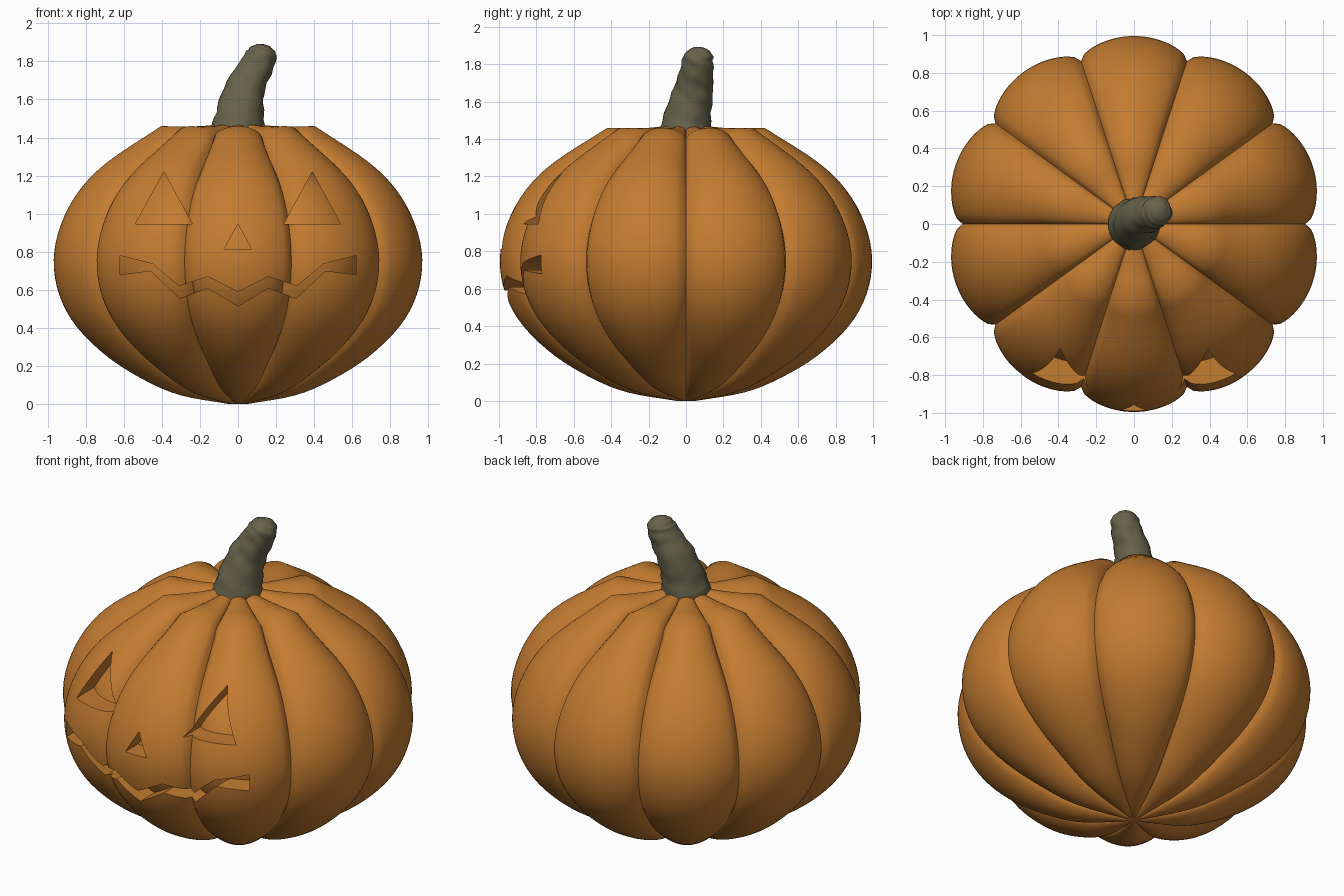
import bpy, bmesh, math
from mathutils import Vector, noise

if "Cube" in bpy.data.objects:
    bpy.data.objects.remove(bpy.data.objects["Cube"])


def material(name, rgb):
    m = bpy.data.materials.new(name)
    m.use_nodes = True
    m.diffuse_color = (*rgb, 1)
    m.node_tree.nodes["Principled BSDF"].inputs["Base Color"].default_value = (*rgb, 1)
    return m


ORANGE = material("pumpkin orange", (0.55, 0.2, 0.03))
STEM = material("stem olive", (0.135, 0.125, 0.07))


def finish(name, bm, mat):
    bmesh.ops.recalc_face_normals(bm, faces=bm.faces)
    mesh = bpy.data.meshes.new(name)
    bm.to_mesh(mesh)
    bm.free()
    mesh.materials.append(mat)
    ob = bpy.data.objects.new(name, mesh)
    bpy.context.collection.objects.link(ob)
    return ob


def smooth(ob, degrees):
    bpy.ops.object.select_all(action='DESELECT')
    ob.select_set(True)
    bpy.context.view_layer.objects.active = ob
    bpy.ops.object.shade_smooth_by_angle(angle=math.radians(degrees))


def spline(points, steps):
    """Catmull-Rom samples through points of any size."""
    pts = [Vector(p) for p in points]
    pts = [2 * pts[0] - pts[1]] + pts + [2 * pts[-1] - pts[-2]]
    out = []
    for a, b, c, d in zip(pts, pts[1:], pts[2:], pts[3:]):
        for i in range(steps):
            t = i / steps
            out.append(0.5 * (2 * b + (c - a) * t + (2 * a - 5 * b + 4 * c - d) * t * t
                              + (3 * b - a - 3 * c + d) * t ** 3))
    return out + [pts[-2]]


def skin(rings, bottom, top):
    """Closed surface through equal rings, with a point at each end."""
    bm = bmesh.new()
    loops = [[bm.verts.new(p) for p in ring] for ring in rings]
    n = len(loops[0])
    ends = bm.verts.new(bottom), bm.verts.new(top)
    for i in range(n):
        j = (i + 1) % n
        for lo, hi in zip(loops, loops[1:]):
            bm.faces.new((lo[i], lo[j], hi[j], hi[i]))
        bm.faces.new((ends[0], loops[0][j], loops[0][i]))
        bm.faces.new((ends[1], loops[-1][i], loops[-1][j]))
    return bm


# Pumpkin profile (radius, height): rounded side, then a nearly flat crown
side = [(0.05, 0), (0.31, 0.045), (0.5, 0.12), (0.7, 0.24), (0.87, 0.4), (0.965, 0.57),
        (0.995, 0.76), (0.955, 0.95), (0.855, 1.13), (0.7, 1.28), (0.42, 1.46)]
crown = [(0.3, 1.458), (0.2, 1.46), (0.1, 1.47)]
PROFILE = spline(side, 4) + [Vector(p) for p in crown]
LOBES, PER_LOBE = 10, 22


def pumpkin(name, inset):
    rings = []
    for k, p in enumerate(PROFILE):
        along = PROFILE[min(k + 1, len(PROFILE) - 1)] - PROFILE[max(k - 1, 0)]
        normal = Vector((along.y, -along.x)).normalized()
        depth = 0.088 * min(1, p.x / 0.6)
        ring = []
        for i in range(LOBES * PER_LOBE):
            a = math.tau * i / (LOBES * PER_LOBE)
            groove = 1 - abs(math.sin(a * LOBES / 2)) ** 0.55
            q = p - normal * (depth * groove + inset)
            r = max(q.x, 0.01)
            ring.append((r * math.cos(a), r * math.sin(a), q.y))
        rings.append(ring)
    return finish(name, skin(rings, (0, 0, inset), (0, 0, 1.47 - inset)), ORANGE)


body = pumpkin("pumpkin_shell", 0)
core = pumpkin("pumpkin_inner_wall", 0.12)
smooth(core, 45)


# Carved face, cut straight back into the shell
def carve(name, outline):
    bm = bmesh.new()
    face = bm.faces.new([bm.verts.new((x, -1.2, z)) for x, z in outline])
    back = bmesh.ops.extrude_face_region(bm, geom=[face])["geom"]
    bmesh.ops.translate(bm, vec=(0, 0.85, 0),
                        verts=[v for v in back if isinstance(v, bmesh.types.BMVert)])
    cutter = finish(name, bm, ORANGE)
    cutter.hide_render = True
    mod = body.modifiers.new(name, 'BOOLEAN')
    mod.operation, mod.solver, mod.object = 'DIFFERENCE', 'EXACT', cutter
    bpy.ops.object.select_all(action='DESELECT')
    bpy.context.view_layer.objects.active = body
    body.select_set(True)
    bpy.ops.object.modifier_apply(modifier=name)
    bpy.data.objects.remove(cutter)


def mirrored(half):
    return half + [(-x, z) for x, z in reversed(half) if x]


for s, label in ((1, "left"), (-1, "right")):
    carve(label + "_eye_cut", [(s * 0.39, 1.22), (s * 0.54, 0.945), (s * 0.24, 0.945)])
carve("nose_cut", [(0, 0.945), (-0.073, 0.815), (0.07, 0.815)])
upper = mirrored([(-0.62, 0.78), (-0.45, 0.737), (-0.31, 0.62), (-0.16, 0.67), (0, 0.59)])
lower = mirrored([(-0.62, 0.68), (-0.46, 0.7), (-0.305, 0.555), (-0.16, 0.61), (0, 0.515)])
carve("mouth_cut", upper + lower[::-1])
smooth(body, 45)

# Bent, knobbly stem: (x, y, z, radius) along its path
path = spline([(0, 0, 1.44, 0.14), (0.012, 0.012, 1.54, 0.122), (0.04, 0.04, 1.66, 0.105),
               (0.085, 0.055, 1.75, 0.09), (0.12, 0.065, 1.82, 0.082),
               (0.13, 0.07, 1.86, 0.068), (0.135, 0.072, 1.885, 0.035)], 4)
rings = []
for k, p in enumerate(path):
    along = (path[min(k + 1, len(path) - 1)] - path[max(k - 1, 0)]).xyz.normalized()
    u = Vector((0, 1, 0)).cross(along).normalized()
    v = along.cross(u)
    ring = []
    for i in range(32):
        a = math.tau * i / 32
        d = u * math.cos(a) + v * math.sin(a)
        bump = 0.008 * noise.noise((p.xyz + d * p.w) * 18) + 0.003 * math.sin(k * 1.6 + a * 2)
        ring.append(p.xyz + d * (p.w + bump))
    rings.append(ring)
stem = finish("stem", skin(rings, path[0].xyz, path[-1].xyz + Vector((0, 0, 0.006))), STEM)
smooth(stem, 60)
